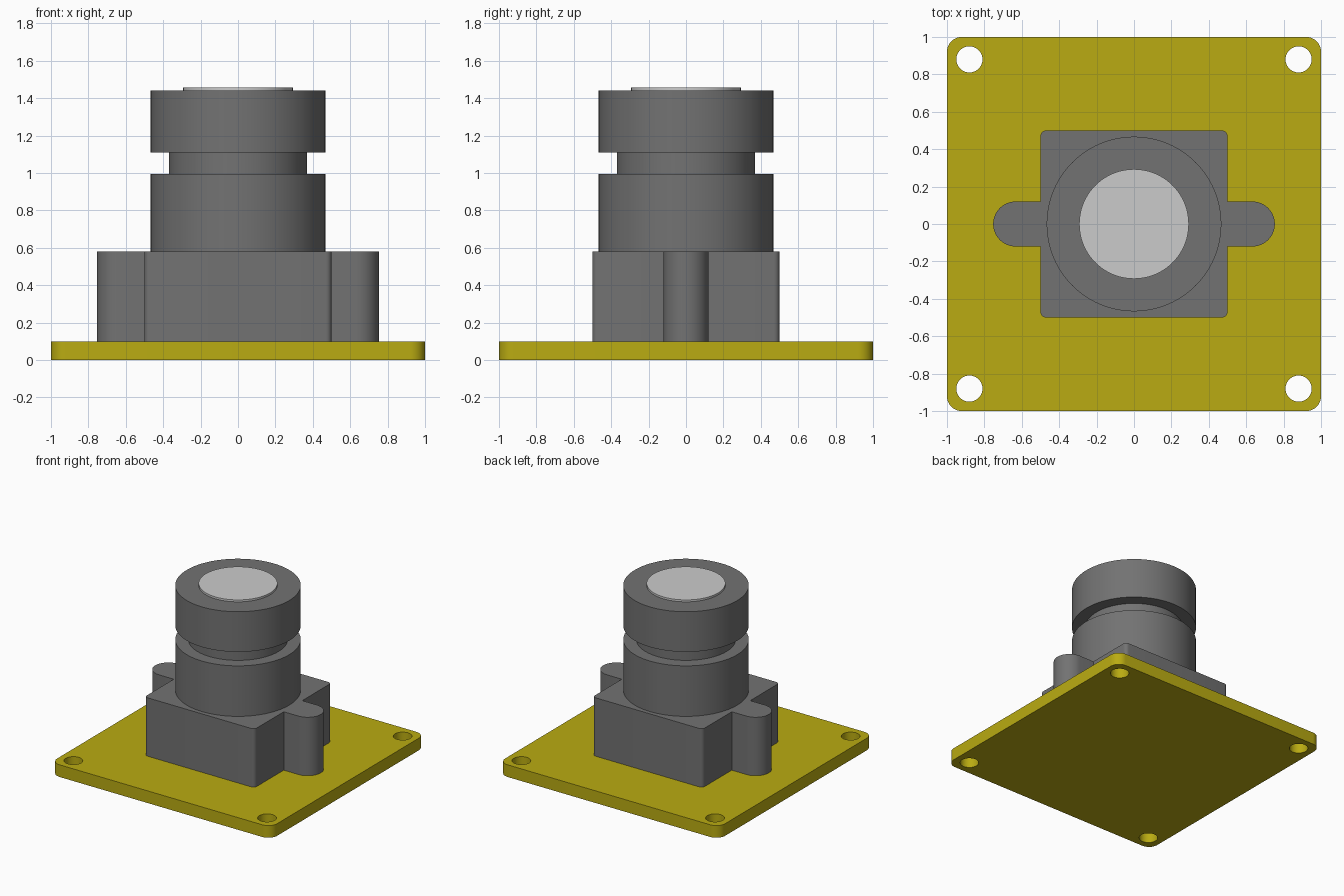
import bpy, bmesh
from math import sin, cos, pi, radians

if "Cube" in bpy.data.objects:
    bpy.data.objects.remove(bpy.data.objects["Cube"])


def material(name, rgb):
    m = bpy.data.materials.new(name)
    m.diffuse_color = (*rgb, 1)
    m.use_nodes = True
    m.node_tree.nodes["Principled BSDF"].inputs["Base Color"].default_value = m.diffuse_color
    return m


olive = material("olive_board", (0.49, 0.41, 0.006))
dark = material("dark_plastic", (0.17, 0.17, 0.17))


def finish(name, bm, mat=None):
    bmesh.ops.recalc_face_normals(bm, faces=bm.faces[:])
    mesh = bpy.data.meshes.new(name)
    bm.to_mesh(mesh)
    bm.free()
    ob = bpy.data.objects.new(name, mesh)
    bpy.context.collection.objects.link(ob)
    if mat:
        mesh.materials.append(mat)
    return ob


def smooth(ob):
    bpy.ops.object.select_all(action='DESELECT')
    ob.select_set(True)
    bpy.context.view_layer.objects.active = ob
    bpy.ops.object.shade_smooth_by_angle(angle=radians(30))


def arc(cx, cy, r, a0, a1, n):
    return [(cx + r * cos(radians(a0 + (a1 - a0) * i / n)),
             cy + r * sin(radians(a0 + (a1 - a0) * i / n))) for i in range(n + 1)]


def prism(name, outline, z0, z1, mat=None):
    bm = bmesh.new()
    face = bm.faces.new([bm.verts.new((x, y, z0)) for x, y in outline])
    top = bmesh.ops.extrude_face_region(bm, geom=[face], use_keep_orig=True)
    verts = [g for g in top["geom"] if isinstance(g, bmesh.types.BMVert)]
    bmesh.ops.translate(bm, verts=verts, vec=(0, 0, z1 - z0))
    return finish(name, bm, mat)


def lathe(name, profile, mat=None, n=96):
    # profile runs from bottom rim to top rim; both ends are capped
    bm = bmesh.new()
    rings = [[bm.verts.new((r * cos(2 * pi * i / n), r * sin(2 * pi * i / n), z))
              for i in range(n)] for r, z in profile]
    for a, b in zip(rings, rings[1:]):
        for i in range(n):
            j = (i + 1) % n
            bm.faces.new((a[i], a[j], b[j], b[i]))
    bm.faces.new(rings[0][::-1])
    bm.faces.new(rings[-1])
    return finish(name, bm, mat)


CORNERS = [(1, 1), (-1, 1), (-1, -1), (1, -1)]

# circuit board with rounded corners and four mounting holes
R = 0.08
outline = []
for k, (sx, sy) in enumerate(CORNERS):
    outline += arc(sx * (1 - R), sy * (1 - R), R, 90 * k, 90 * k + 90, 10)
board = prism("circuit_board", outline, 0, 0.1, olive)
for sx, sy in CORNERS:
    hole = prism("hole_cutter", arc(sx * 0.88, sy * 0.88, 0.07, 0, 348.75, 31), -0.1, 0.2, olive)
    mod = board.modifiers.new("hole", 'BOOLEAN')
    mod.operation, mod.solver, mod.object = 'DIFFERENCE', 'EXACT', hole
    bpy.context.view_layer.objects.active = board
    bpy.ops.object.modifier_apply(modifier=mod.name)
    bpy.data.objects.remove(hole)
smooth(board)

# lens mount: square block with a rounded ear on each side
H, C, E, X = 0.5, 0.03, 0.12, 0.633
half = (arc(H - C, -H + C, C, -90, 0, 6) + [(H, -E)] + arc(X, 0, E, -90, 90, 24)
        + [(H, E)] + arc(H - C, H - C, C, 0, 90, 6))
mount = prism("lens_mount", half + [(-x, -y) for x, y in half], 0.1, 0.58, dark)
smooth(mount)

# lens barrel with a narrow neck under the focus ring
barrel = lathe("lens_barrel", [(0.467, 0.58), (0.467, 0.995), (0.37, 0.995), (0.37, 1.11),
                               (0.467, 1.11), (0.467, 1.44)], dark)
smooth(barrel)

# glass disc on top
glass = lathe("lens_glass", [(0.293, 1.44), (0.293, 1.456)])
smooth(glass)
